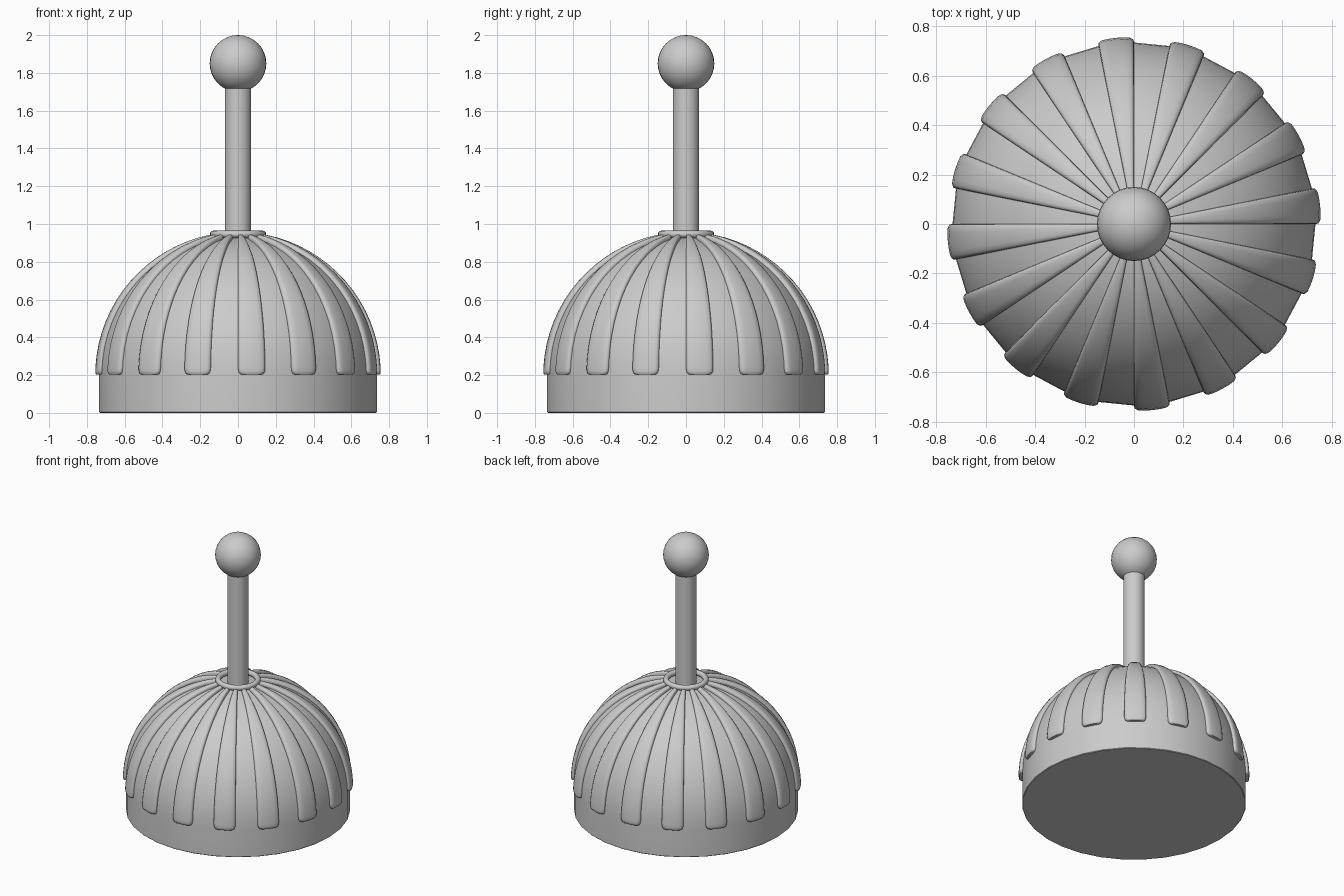
import bpy, bmesh
from math import sin, cos, pi, radians

if "Cube" in bpy.data.objects:
    bpy.data.objects.remove(bpy.data.objects["Cube"])

R = 0.735        # dome radius
Z0 = 0.2         # height of the base band
RIBS = 16
RIB_H = 0.022    # how far a rib stands out


def finish(name, bm, angle=40):
    bmesh.ops.recalc_face_normals(bm, faces=bm.faces)
    me = bpy.data.meshes.new(name)
    bm.to_mesh(me)
    bm.free()
    ob = bpy.data.objects.new(name, me)
    bpy.context.collection.objects.link(ob)
    bpy.ops.object.select_all(action='DESELECT')
    ob.select_set(True)
    bpy.context.view_layer.objects.active = ob
    bpy.ops.object.shade_smooth_by_angle(angle=radians(angle))
    return ob


def skin(bm, rings, closed=False):
    # bridge consecutive closed rings with quads
    n = len(rings[0])
    pairs = list(zip(rings, rings[1:]))
    if closed:
        pairs.append((rings[-1], rings[0]))
    for a, b in pairs:
        for i in range(n):
            j = (i + 1) % n
            bm.faces.new((a[i], a[j], b[j], b[i]))


def lathe(name, profile, seg=32, closed=False):
    bm = bmesh.new()
    rings = [[bm.verts.new((r * cos(2 * pi * i / seg), r * sin(2 * pi * i / seg), z))
              for i in range(seg)] for r, z in profile]
    skin(bm, rings, closed)
    if not closed:
        bm.faces.new(rings[0])
        bm.faces.new(rings[-1])
    return finish(name, bm)


# domed body with its straight base band
dome = [(R * cos(k * pi / 32), Z0 + R * sin(k * pi / 32)) for k in range(16)]
lathe("domed_body", [(R - 0.004, 0), (R, 0.004)] + dome + [(0.004, Z0 + R)])

# raised ring around the stem
lathe("top_ring", [(0.13 + 0.019 * cos(t * pi / 6), 0.946 + 0.019 * sin(t * pi / 6))
                   for t in range(12)], closed=True)

# stem and ball knob
lathe("stem", [(0.07, 0.9), (0.07, 1.75)])
bm = bmesh.new()
bmesh.ops.create_uvsphere(bm, u_segments=32, v_segments=16, radius=0.15)
bmesh.ops.translate(bm, verts=bm.verts, vec=(0, 0, 1.85))
finish("ball_knob", bm)

# rounded ribs over every second dome segment
SECTION = [(-0.94, -0.5), (-1, 0.2), (-0.96, 0.6), (-0.8, 0.9), (-0.5, 1), (0, 1.04),
           (0.5, 1), (0.8, 0.9), (0.96, 0.6), (1, 0.2), (0.94, -0.5)]
HALF = pi / 32
# (elevation in degrees, width factor, height factor), rounded at the lower end
STATIONS = [(0.2, 0.72, 0.75), (0.6, 0.88, 0.92), (1.6, 0.97, 1), (3, 1, 1)]
STATIONS += [(3 + 76 * k / 16, 1, 1) for k in range(1, 17)]

bm = bmesh.new()
for n in range(RIBS):
    mid = n * 2 * pi / RIBS + HALF
    rings = []
    for elev, wf, hf in STATIONS:
        e = radians(elev)
        ring = []
        for u, h in SECTION:
            a = mid + u * wf * HALF
            r = R + h * hf * RIB_H
            ring.append(bm.verts.new((r * cos(e) * cos(a), r * cos(e) * sin(a),
                                      Z0 + r * sin(e))))
        rings.append(ring)
    skin(bm, rings)
    bm.faces.new(rings[0])
    bm.faces.new(rings[-1])
finish("ribs", bm, 50)
